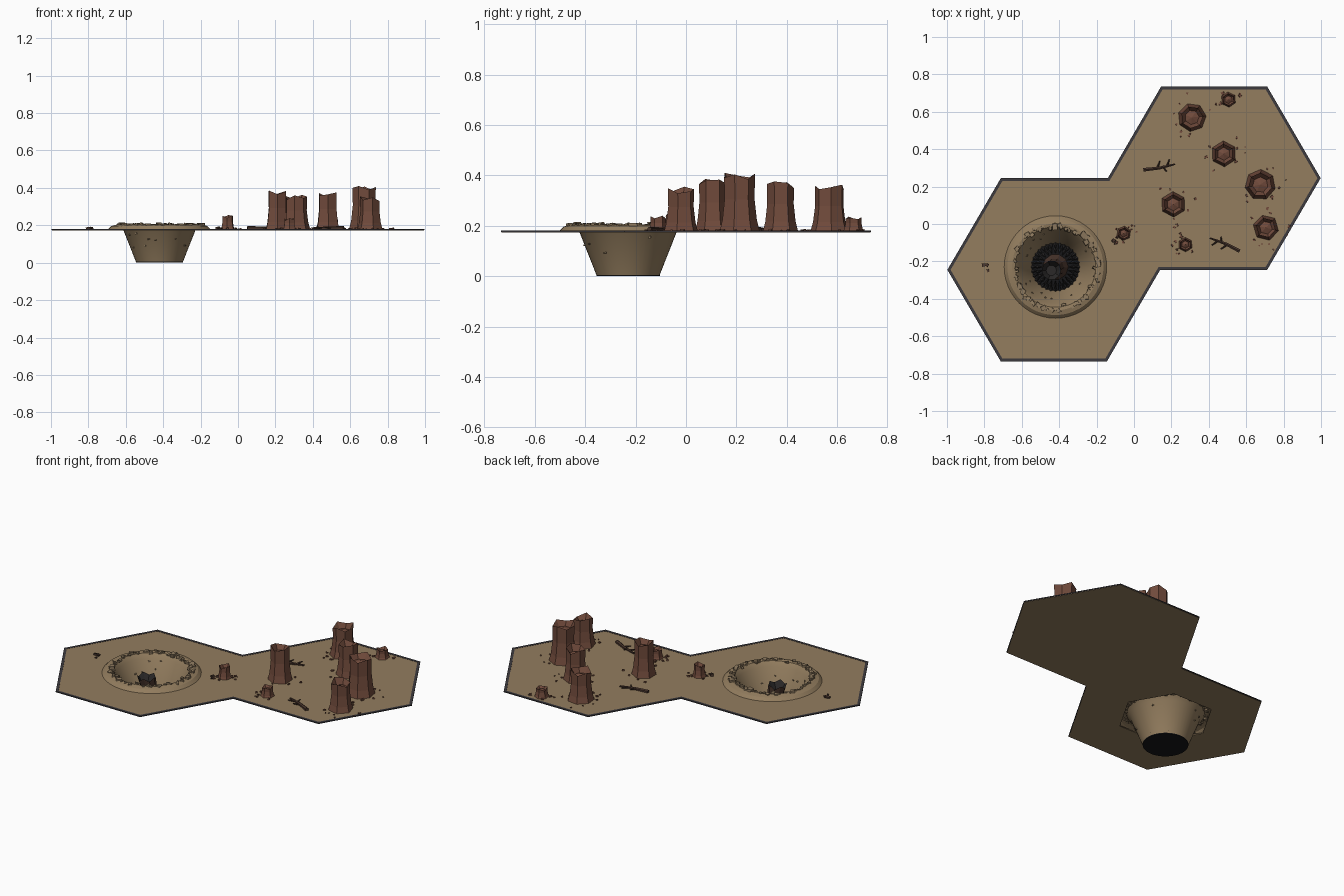
import bpy, bmesh, math, random
from mathutils import Vector, Matrix

if "Cube" in bpy.data.objects:
    bpy.data.objects.remove(bpy.data.objects["Cube"])

random.seed(4)
GZ = 0.179                       # ground surface height
PIT = Vector((-0.42, -0.23, 0))  # crater centre


def mat(name, rgb):
    m = bpy.data.materials.new(name)
    m.diffuse_color = (*rgb, 1)
    m.use_nodes = True
    m.node_tree.nodes["Principled BSDF"].inputs["Base Color"].default_value = m.diffuse_color
    return m


SAND = mat("sand", (0.292, 0.205, 0.113))
EDGE = mat("dark edging", (0.045, 0.042, 0.048))
WOOD = mat("red brown bark", (0.165, 0.070, 0.045))
ROCK = mat("pale rock", (0.27, 0.195, 0.115))
DUSK = mat("dark wood", (0.065, 0.035, 0.025))
BLACK = mat("pit black", (0.008, 0.008, 0.009))
TOOTH = mat("charcoal", (0.024, 0.022, 0.022))


def add(name, bm, *mats):
    me = bpy.data.meshes.new(name)
    bm.to_mesh(me)
    bm.free()
    for m in mats:
        me.materials.append(m)
    ob = bpy.data.objects.new(name, me)
    bpy.context.collection.objects.link(ob)
    return ob


def skin(bm, rings, mi=0):
    """Join successive closed rings of points with quads."""
    vs = [[bm.verts.new(p) for p in r] for r in rings]
    n = len(vs[0])
    for a, b in zip(vs, vs[1:]):
        for i in range(n):
            j = (i + 1) % n
            bm.faces.new((a[i], a[j], b[j], b[i])).material_index = mi
    return vs


def circle(c, r, z, n, rot=0):
    return [Vector((c[0] + r * math.cos(rot + math.tau * i / n),
                    c[1] + r * math.sin(rot + math.tau * i / n), z)) for i in range(n)]


def plate(name, loops, z, half, material):
    """Flat plate: outer loop with the following loops as holes."""
    cu = bpy.data.curves.new(name, 'CURVE')
    cu.dimensions, cu.fill_mode, cu.extrude = '2D', 'BOTH', half
    for loop in loops:
        s = cu.splines.new('POLY')
        s.points.add(len(loop) - 1)
        for p, q in zip(s.points, loop):
            p.co = (q[0], q[1], 0, 1)
        s.use_cyclic_u = True
    tmp = bpy.data.objects.new(name + " curve", cu)
    bpy.context.collection.objects.link(tmp)
    dg = bpy.context.evaluated_depsgraph_get()
    me = bpy.data.meshes.new_from_object(tmp.evaluated_get(dg))
    bpy.data.objects.remove(tmp)
    me.materials.clear()
    me.materials.append(material)
    ob = bpy.data.objects.new(name, me)
    ob.location.z = z
    bpy.context.collection.objects.link(ob)


def inset(loop, d):
    """Shift each side of a counter-clockwise loop inwards by d."""
    out = []
    for i, p in enumerate(loop):
        a = (p - loop[i - 1]).normalized()
        b = (loop[(i + 1) % len(loop)] - p).normalized()
        na, nb = Vector((-a.y, a.x)), Vector((-b.y, b.x))
        out.append(p + (na + nb) * d / (1 + na.dot(nb)))
    return out


# Ground of two joined hexagons, with an edging strip
half_outline = [Vector(p) for p in ((-0.14, 0.245), (-0.712, 0.245), (-0.998, -0.245),
                                    (-0.712, -0.735), (-0.145, -0.735))]
outline = half_outline + [-p for p in half_outline]
plate("ground", [inset(outline, 0.003), circle(PIT, 0.268, 0, 6)], GZ - 0.003, 0.003, SAND)
plate("edging", [outline, inset(outline, 0.015)], GZ - 0.0015, 0.003, EDGE)

# Crater rim and funnel
profile = [(0.277, 0.176), (0.257, 0.196), (0.232, 0.203), (0.215, 0.2),
           (0.193, 0.175), (0.125, 0.003)]
bm = bmesh.new()
skin(bm, [circle(PIT, r, z, 48) for r, z in profile])
crater = add("crater", bm, SAND)
bpy.context.view_layer.objects.active = crater
crater.select_set(True)
bpy.ops.object.shade_smooth_by_angle(angle=math.radians(25))

# Black pit floor
bm = bmesh.new()
v = skin(bm, [circle(PIT, 0.126, 0, 48), circle(PIT, 0.126, 0.006, 48)])
bm.faces.new(v[0][::-1])
bm.faces.new(v[1])
add("pit_floor", bm, BLACK)


def spike(bm, base, tip, r, mi=0, n=4, tip_r=0.0005):
    d = tip - base
    m = Matrix.Translation((base + tip) / 2) @ d.to_track_quat('Z', 'Y').to_matrix().to_4x4()
    g = bmesh.ops.create_cone(bm, cap_ends=True, segments=n, radius1=r, radius2=tip_r,
                              depth=d.length, matrix=m)
    for f in {f for vv in g['verts'] for f in vv.link_faces}:
        f.material_index = mi


# Rings of teeth around the pit floor
bm = bmesh.new()
for count, r0, r1, z0, z1 in ((32, 0.126, 0.095, 0.012, 0.035), (24, 0.1, 0.072, 0.006, 0.04)):
    for i in range(count):
        a = math.tau * i / count
        d = Vector((math.cos(a), math.sin(a), 0))
        spike(bm, PIT + d * r0 + Vector((0, 0, z0)), PIT + d * r1 + Vector((0, 0, z1)), 0.009)
add("pit_teeth", bm, TOOTH)

# Leaning stalk in the pit with a hollow ragged mouth
bm = bmesh.new()
lean = Vector((-0.022, -0.018, 0))
stalk = [(0.07, 0.005, 0), (0.05, 0.045, 0.2), (0.045, 0.1, 0.6), (0.052, 0.145, 1)]
rings = [circle(PIT + lean * t, r, z, 10) for r, z, t in stalk]
for i in range(0, 10, 2):
    rings[-1][i].z += 0.018
skin(bm, rings)
v = skin(bm, [rings[-1], circle(PIT + lean, 0.028, 0.115, 10)], 1)
bm.faces.new(v[1]).material_index = 1
add("pit_stalk", bm, DUSK, TOOTH)


def chunk(bm, p, s, mi=0):
    """Small irregular stone or chip."""
    rot = Matrix.Rotation(random.uniform(0, math.tau), 4, 'Z')
    sc = Matrix.Diagonal([s * random.uniform(0.7, 1.3) for _ in range(2)]
                         + [s * random.uniform(0.5, 0.8), 1])
    g = bmesh.ops.create_cube(bm, size=1, matrix=Matrix.Translation(p) @ rot @ sc)
    for vv in g['verts']:
        vv.co += Vector([random.uniform(-0.18, 0.18) * s for _ in range(3)])
    for f in {f for vv in g['verts'] for f in vv.link_faces}:
        f.material_index = mi


# Stones along the crater rim
bm = bmesh.new()
for i in range(58):
    a = math.tau * (i + random.uniform(-0.4, 0.4)) / 58
    r = random.uniform(0.205, 0.235)
    chunk(bm, PIT + Vector((r * math.cos(a), r * math.sin(a), 0.202)), random.uniform(0.011, 0.027))
for i in range(14):
    a = random.uniform(0, math.tau)
    z = random.uniform(0.08, 0.17)
    r = 0.125 + 0.068 * z / 0.175
    chunk(bm, PIT + Vector((r * math.cos(a), r * math.sin(a), z)), 0.009)
add("rim_stones", bm, ROCK)


# Broken tree stumps: x, y, base radius, top height
stumps = [(0.31, 0.57, 0.077, 0.365), (0.505, 0.665, 0.042, 0.24), (0.48, 0.375, 0.07, 0.378),
          (0.675, 0.21, 0.083, 0.412), (0.21, 0.105, 0.069, 0.388), (0.705, -0.02, 0.07, 0.357),
          (-0.055, -0.05, 0.04, 0.257), (0.275, -0.11, 0.04, 0.242)]
chips = bmesh.new()
for k, (x, y, R, top) in enumerate(stumps):
    bm = bmesh.new()
    c, h, rot = (x, y), top - GZ, random.uniform(0, 1)
    n = 7 if R > 0.072 else 6
    rings = [circle(c, R * f, GZ - 0.002 + h * t, n, rot)
             for f, t in ((1.0, 0), (0.86, 0.2), (0.75, 0.55), (0.77, 1))]
    inner = circle(c, R * 0.5, top - min(0.045, h * 0.4), n, rot)
    for i, p in enumerate(rings[-1]):
        p.z -= (0.0, 0.02, 0.006, 0.026, 0.003, 0.018, 0.01)[(i + k) % 7] * (0.6 if R < 0.05 else 1)
    skin(bm, rings)
    v = skin(bm, [rings[-1], inner])
    hub = bm.verts.new((x, y, inner[0].z + 0.012))
    for i in range(n):
        bm.faces.new((v[1][i], v[1][(i + 1) % n], hub))
    bm.faces.new([bm.verts.new(p) for p in reversed(rings[0])])
    bmesh.ops.remove_doubles(bm, verts=bm.verts, dist=0.0001)
    bmesh.ops.recalc_face_normals(bm, faces=bm.faces)
    add("stump", bm, WOOD)
    for i in range(9):
        a, r = random.uniform(0, math.tau), R * random.uniform(1.05, 1.8)
        chunk(chips, Vector((x + r * math.cos(a), y + r * math.sin(a), GZ + 0.003)),
              random.uniform(0.006, 0.013))
add("wood_chips", chips, WOOD)

# Stones beside the small stump and at the far left
bm = bmesh.new()
for x, y, s in ((-0.11, -0.09, 0.018), (-0.09, -0.07, 0.014), (-0.1, -0.105, 0.012),
                (-0.8, -0.22, 0.02), (-0.785, -0.22, 0.014), (-0.78, -0.25, 0.012)):
    chunk(bm, Vector((x, y, GZ + s * 0.3)), s)
add("ground_debris", bm, DUSK)


# Fallen branches with side twigs
def branch(start, end):
    bm = bmesh.new()
    a, b = (Vector((*p, GZ + 0.006)) for p in (start, end))
    d = b - a
    side = Vector((-d.y, d.x, 0)).normalized()
    mid = a.lerp(b, 0.5) - side * 0.006
    spike(bm, a, mid, 0.011, n=6, tip_r=0.009)
    spike(bm, mid - d * 0.02, b, 0.009, n=6, tip_r=0.005)
    for t, s in ((0.45, 1), (0.6, -1), (0.75, 1)):
        p = a.lerp(b, t)
        spike(bm, p, p + side * s * 0.03 + d * 0.1 + Vector((0, 0, 0.006)), 0.006, n=5, tip_r=0.003)
    add("fallen_branch", bm, DUSK)


branch((0.05, 0.29), (0.22, 0.32))
branch((0.565, -0.145), (0.405, -0.075))
